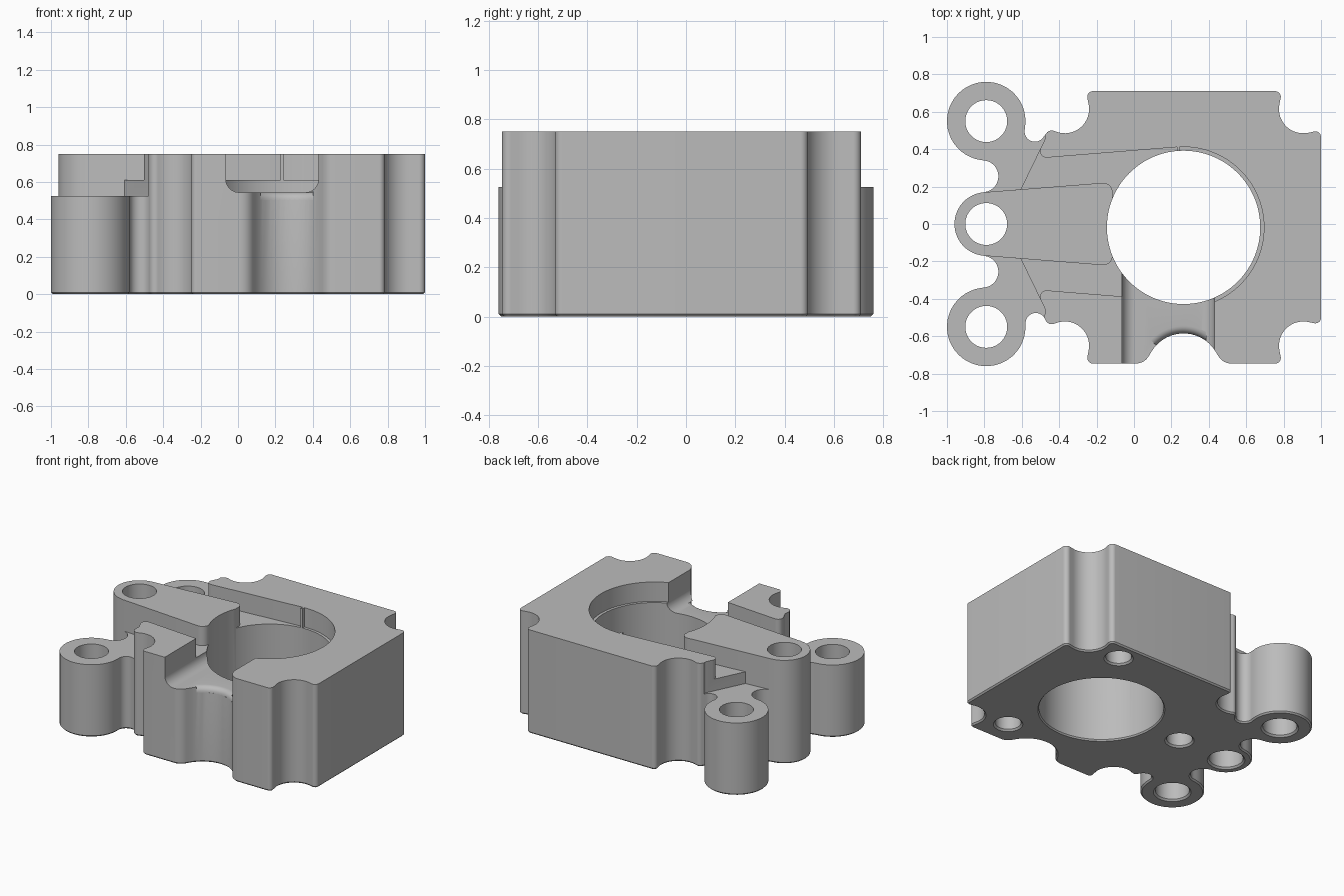
import bpy
import bmesh
from math import pi, sin, cos, asin, atan2, hypot, ceil

default = bpy.data.objects.get("Cube")
if default:
    bpy.data.objects.remove(default, do_unlink=True)

grey = bpy.data.materials.new("machined grey")
grey.use_nodes = True
colour = (0.5, 0.5, 0.5, 1)
grey.diffuse_color = colour
grey.node_tree.nodes["Principled BSDF"].inputs["Base Color"].default_value = colour


def belt(stops, inset=0):
    """Outline running counterclockwise round circles (x, y, r), joined by tangents.
    Negative r is a concave arc, no r is a sharp corner."""
    stops = [(s[0], s[1], s[2] - inset if len(s) > 2 else 0) for s in stops]
    n = len(stops)
    heading = []
    for i, (x, y, r) in enumerate(stops):
        x2, y2, r2 = stops[(i + 1) % n]
        dx, dy = x2 - x, y2 - y
        ratio = max(-1, min(1, (r - r2) / hypot(dx, dy)))
        heading.append(atan2(dy, dx) + asin(ratio))
    points = []
    for i, (x, y, r) in enumerate(stops):
        if r == 0:
            points.append((x, y))
            continue
        start = heading[i - 1]
        turn = (heading[i] - start) % (2 * pi)
        if r < 0:
            turn = (start - heading[i]) % (2 * pi)
        if turn > 5.8:
            turn = 0
        steps = max(1, ceil(turn / 0.14))
        for k in range(steps + 1):
            a = start + turn * k / steps * (1 if r > 0 else -1)
            points.append((x + r * sin(a), y - r * cos(a)))
    return points


def arc(x, y, r, a, b, steps):
    return [(x + r * cos(a + (b - a) * k / steps), y + r * sin(a + (b - a) * k / steps))
            for k in range(steps + 1)]


def circle(x, y, r, steps=64):
    return arc(x, y, r, 0, 2 * pi, steps)[:-1]


def loft(name, rings):
    """Solid through (outline, z) rings."""
    bm = bmesh.new()
    loops = [[bm.verts.new((x, y, z)) for x, y in pts] for pts, z in rings]
    n = len(loops[0])
    for low, high in zip(loops, loops[1:]):
        for i in range(n):
            j = (i + 1) % n
            bm.faces.new((low[i], low[j], high[j], high[i]))
    bm.faces.new(loops[0][::-1])
    bm.faces.new(loops[-1])
    bmesh.ops.recalc_face_normals(bm, faces=bm.faces)
    mesh = bpy.data.meshes.new(name)
    bm.to_mesh(mesh)
    bm.free()
    obj = bpy.data.objects.new(name, mesh)
    bpy.context.collection.objects.link(obj)
    mesh.materials.append(grey)
    return obj


def cut(target, cutter):
    cutter.hide_render = True
    mod = target.modifiers.new("cut", "BOOLEAN")
    mod.operation = "DIFFERENCE"
    mod.solver = "EXACT"
    mod.object = cutter
    bpy.context.view_layer.update()
    bpy.context.view_layer.objects.active = target
    bpy.ops.object.modifier_apply(modifier=mod.name)
    bpy.data.objects.remove(cutter, do_unlink=True)


def drill(target, x, y, r, depth):
    """Round hole from below with a small chamfer at its mouth."""
    c = 0.012
    cut(target, loft("drill", [(circle(x, y, r + 2 * c), -c), (circle(x, y, r), c),
                               (circle(x, y, r), depth)]))


# Plan of the whole block: scalloped corners, three lugs on the right, a front scallop
plan = [
    (0.97, 0.465, 0.03), (0.905, 0.615, -0.13), (0.755, 0.68, 0.03),
    (-0.22, 0.68, 0.03), (-0.37, 0.615, -0.13), (-0.44, 0.465, 0.035),
    (-0.53, 0.495, -0.055), (-0.79, 0.55, 0.21), (-0.81, 0.255, -0.085),
    (-0.79, 0, 0.17),
    (-0.81, -0.255, -0.085), (-0.79, -0.55, 0.21), (-0.525, -0.531, -0.055),
    (-0.44, -0.501, 0.035), (-0.37, -0.651, -0.13), (-0.22, -0.716, 0.03),
    (0.01, -0.666, 0.08), (0.265, -0.785, -0.2), (0.52, -0.666, 0.08),
    (0.755, -0.716, 0.03), (0.905, -0.651, -0.13), (0.97, -0.501, 0.03),
]
HEIGHT, FLOOR, SHELF, POCKET = 0.75, 0.61, 0.525, 0.545
EDGE = 0.01
block = loft("housing_block", [(belt(plan, EDGE), 0), (belt(plan), EDGE),
                               (belt(plan), HEIGHT)])


def tongue_side(x):
    return (x, 0.1705 + 0.08 * (x + 0.79))


# Low shelves at the outer lugs, and channels either side of the middle tongue
shelf = belt([tongue_side(-0.79), tongue_side(-0.606), (-0.475, 0.455), (-0.5, 0.8),
              (-1.1, 0.8), (-1.1, 0.25), (-0.85, 0.25)])
channel = belt([tongue_side(-0.7), (-0.165, 0.17, -0.05), (-0.115, 0.1), (0.2, 0),
                (0.23, 0.411), (-0.467, 0.39, -0.035), (-0.49, 0.43), (-0.6, 0.4)])
for side in (1, -1):
    for name, pts, z in (("shelf_cut", shelf, SHELF), ("channel_cut", channel, FLOOR)):
        mirrored = [(x, y * side) for x, y in pts]
        cut(block, loft(name, [(mirrored, z), (mirrored, 0.9)]))

# Bore with a narrow ledge round its far half
bore_x, bore_y = 0.265, -0.018
ledge = arc(bore_x, bore_y, 0.43, -pi / 2, pi / 2 + 0.05, 48)
cut(block, loft("ledge_cut", [(ledge, FLOOR), (ledge, 0.92)]))
rings = [(0.425, -0.01), (0.41, 0.01), (0.41, 0.94)]
cut(block, loft("bore_cut", [(circle(bore_x, bore_y, r, 96), z) for r, z in rings]))

# Round-bottomed front pocket opening into the bore
profile = belt([(0.005, POCKET + 0.07, 0.07), (0.36, POCKET + 0.07, 0.07),
                (0.43, 0.9), (-0.065, 0.9)])
pocket = loft("pocket_cut", [(profile, 0.2), (profile, 0.95)])
pocket.rotation_euler.x = pi / 2
cut(block, pocket)

# Rounded lip where the pocket floor meets the front scallop
lip = 0.04
rings = []
for k in range(7):
    t = k / 6 * pi / 2
    r = 0.2 + lip * (1 - cos(t))
    sector = arc(0.265, -0.785, r, pi * 0.26, pi * 0.76, 24) + [(0.265, -0.785)]
    rings.append((sector, POCKET - lip + lip * sin(t)))
rings.append((rings[-1][0], POCKET + 0.005))
cut(block, loft("lip_cut", rings))

# Through holes in the lugs, blind holes in the underside
for y in (-0.55, 0, 0.55):
    drill(block, -0.79, y, 0.112, 0.96)
for x, y in ((0.61, 0.57), (0.61, -0.56), (-0.39, 0)):
    drill(block, x, y, 0.085, 0.35)

# Smooth curved walls, keep edges sharp
bm = bmesh.new()
bm.from_mesh(block.data)
bmesh.ops.remove_doubles(bm, verts=bm.verts, dist=0.0002)
bm.to_mesh(block.data)
bm.free()
bpy.ops.object.select_all(action="DESELECT")
block.select_set(True)
bpy.context.view_layer.objects.active = block
bpy.ops.object.shade_smooth_by_angle(angle=pi / 6)
